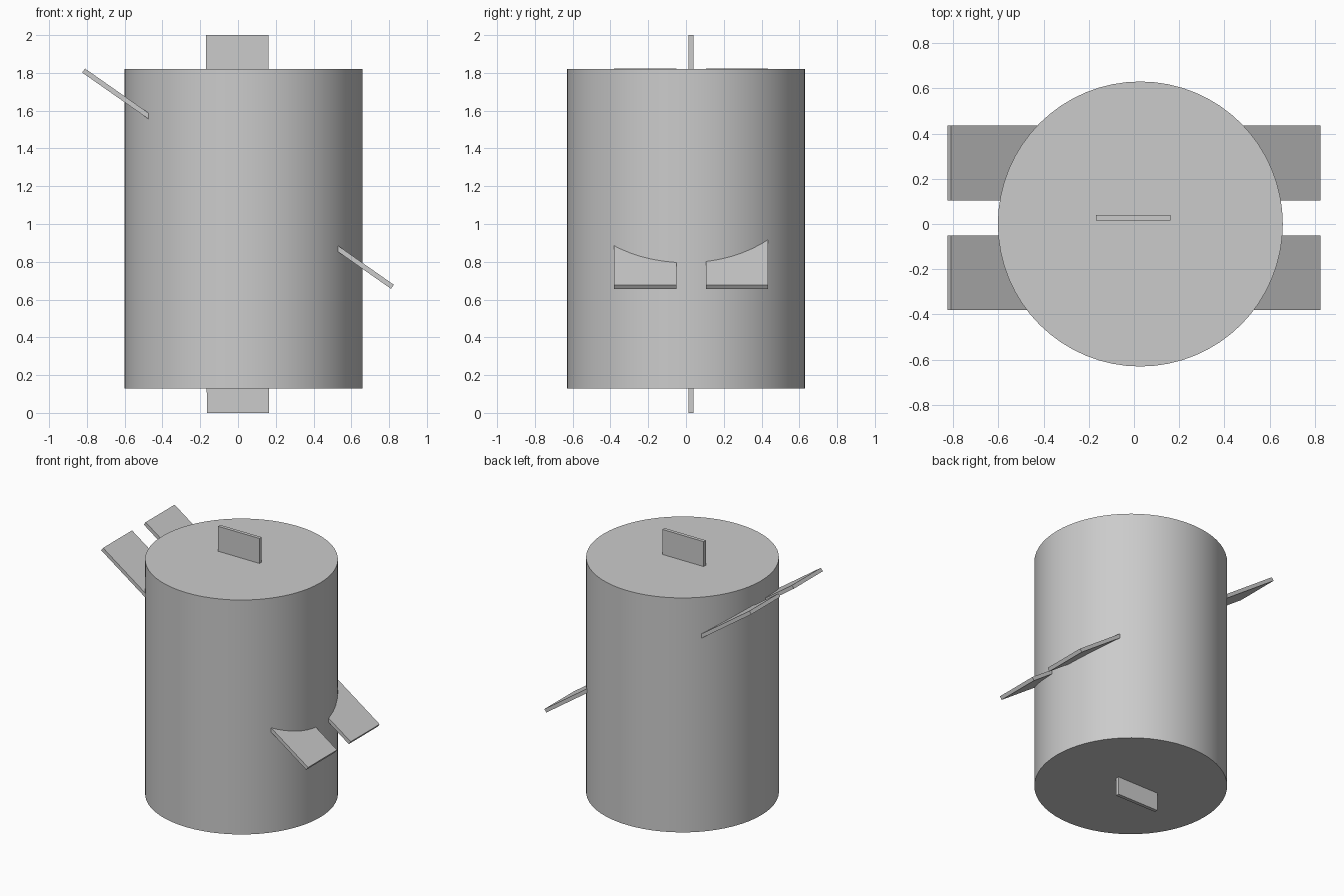
import bpy
import math

cube = bpy.data.objects.get("Cube")
if cube:
    bpy.data.objects.remove(cube, do_unlink=True)

grey = bpy.data.materials.new("light_grey")
grey.use_nodes = True
colour = (0.6, 0.6, 0.6, 1)
grey.diffuse_color = colour
grey.node_tree.nodes["Principled BSDF"].inputs["Base Color"].default_value = colour


def finish(name):
    obj = bpy.context.object
    obj.name = name
    obj.data.materials.append(grey)
    return obj


def plank(name, centre, size, tilt):
    """Thin board, tilted about the y axis."""
    bpy.ops.mesh.primitive_cube_add(size=1, location=centre, rotation=(0, tilt, 0))
    obj = finish(name)
    obj.scale = size
    bpy.ops.object.transform_apply(location=False, rotation=True, scale=True)


# Round drum body
bpy.ops.mesh.primitive_cylinder_add(vertices=64, radius=0.63, depth=1.69,
                                    location=(0.028, 0, 0.975))
finish("drum")
bpy.ops.object.shade_smooth_by_angle(angle=math.radians(30))

# Upright board through the drum, showing as a tab at each end
plank("upright_board", (-0.002, 0.027, 1.0), (0.33, 0.025, 2.0), math.radians(-0.1))

# Two sloping boards through the drum, high on the right, low on the left
for name, y in (("front_sloping_board", -0.215), ("back_sloping_board", 0.27)):
    plank(name, (0, y, 1.24), (1.996, 0.33, 0.026), math.radians(35))
